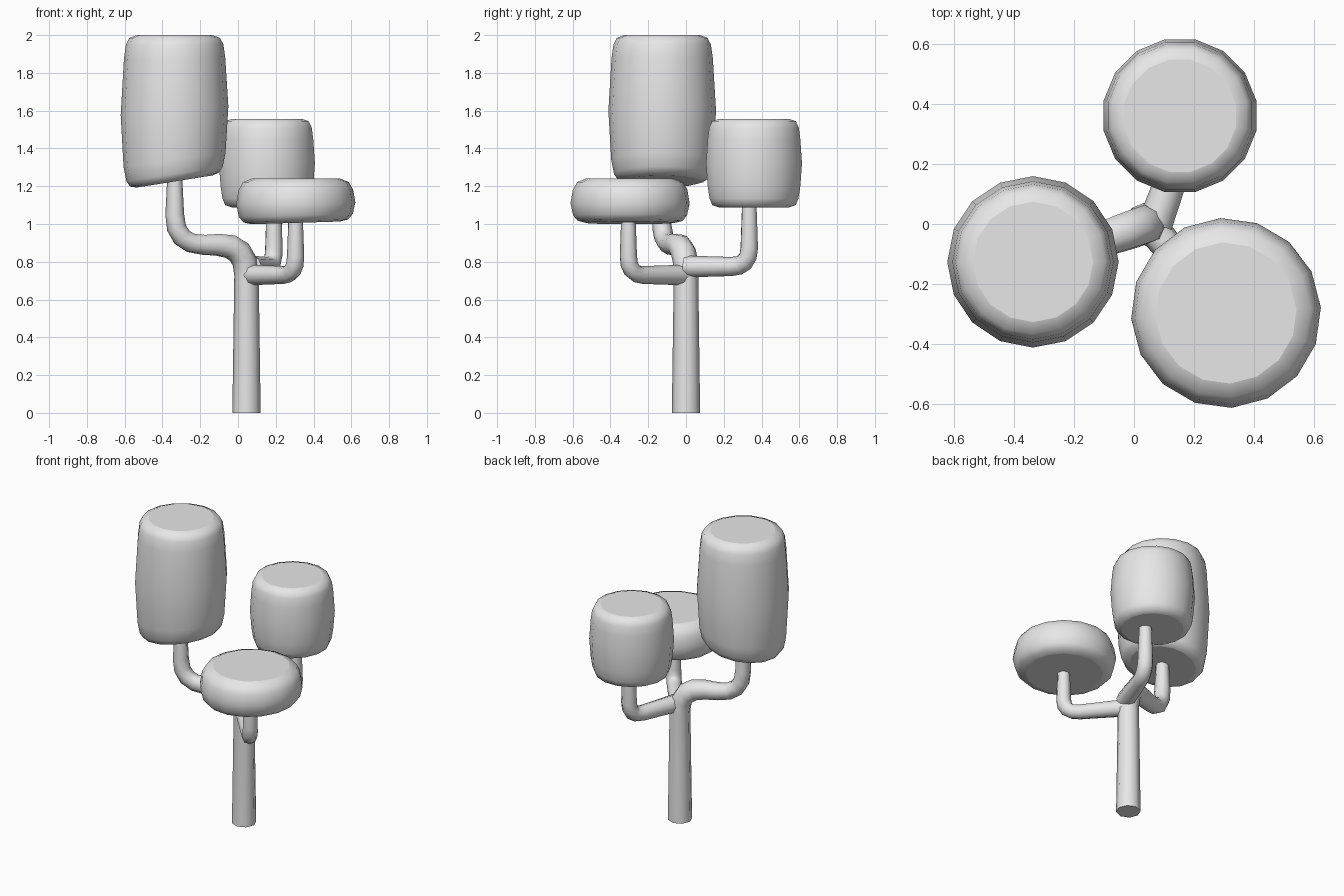
import bpy, bmesh
from math import cos, sin, tau
from mathutils import Vector

cube = bpy.data.objects.get("Cube")
if cube:
    bpy.data.objects.remove(cube, do_unlink=True)

grey = bpy.data.materials.new("plain grey")
grey.use_nodes = True
grey.diffuse_color = (0.8, 0.8, 0.8, 1)
grey.node_tree.nodes["Principled BSDF"].inputs["Base Color"].default_value = (0.8, 0.8, 0.8, 1)


def finish(name, mesh):
    mesh.materials.clear()
    mesh.materials.append(grey)
    for p in mesh.polygons:
        p.use_smooth = len(p.vertices) == 4
    obj = bpy.data.objects.new(name, mesh)
    bpy.context.collection.objects.link(obj)
    return obj


def rounded_path(corners, bend, steps=4):
    """Replace each inner corner with a short quadratic arc."""
    pts = [Vector(c) for c in corners]
    out = [pts[0]]
    for a, b, c in zip(pts, pts[1:], pts[2:]):
        start = b + (a - b).normalized() * bend
        end = b + (c - b).normalized() * bend
        for i in range(steps + 1):
            t = i / steps
            out.append(start * (1 - t) ** 2 + b * 2 * t * (1 - t) + end * t * t)
    return out + [pts[-1]]


def limb(name, corners, radii, bend):
    """Eight-sided tapering tube; radii are given at each corner."""
    path = rounded_path(corners, bend)
    refs = [Vector(c) for c in corners]
    curve = bpy.data.curves.new(name, "CURVE")
    curve.dimensions = "3D"
    curve.bevel_depth = 1
    curve.bevel_resolution = 2
    curve.use_fill_caps = True
    spline = curve.splines.new("POLY")
    spline.points.add(len(path) - 1)
    for point, co in zip(spline.points, path):
        # weight the radii by closeness to each corner
        weights = [1 / ((co - r).length + 0.02) ** 2 for r in refs]
        point.co = (*co, 1)
        point.radius = sum(w * r for w, r in zip(weights, radii)) / sum(weights)
    temp = bpy.data.objects.new(name + "_curve", curve)
    bpy.context.collection.objects.link(temp)
    bpy.context.view_layer.update()
    graph = bpy.context.evaluated_depsgraph_get()
    mesh = bpy.data.meshes.new_from_object(temp.evaluated_get(graph))
    bpy.data.objects.remove(temp, do_unlink=True)
    return finish(name, mesh)


def crown(name, center, profile, turn=0, slope=0, sides=16):
    """Turned barrel with capped ends; slope tilts the underside along x."""
    bm = bmesh.new()
    low, high = profile[0][1], profile[-1][1]
    rings = []
    for r, z in profile:
        fade = (high - z) / (high - low)
        ring = []
        for i in range(sides):
            a = tau * (i + turn) / sides
            x, y = r * cos(a), r * sin(a)
            ring.append(bm.verts.new((center[0] + x, center[1] + y, z + slope * x * fade)))
        rings.append(ring)
    for lower, upper in zip(rings, rings[1:]):
        for i in range(sides):
            j = (i + 1) % sides
            bm.faces.new((lower[i], lower[j], upper[j], upper[i]))
    bm.faces.new(rings[0][::-1])
    bm.faces.new(rings[-1])
    mesh = bpy.data.meshes.new(name)
    bm.to_mesh(mesh)
    bm.free()
    return finish(name, mesh)


# Trunk that bends over into the tallest branch
limb("trunk", [(0.045, 0, 0), (0.045, 0, 0.89), (-0.335, -0.13, 0.89), (-0.335, -0.13, 1.28)],
     [0.075, 0.068, 0.052, 0.038], 0.16)

# Side branches
limb("back_branch", [(0.07, 0, 0.775), (0.19, 0.335, 0.775), (0.19, 0.335, 1.12)],
     [0.058, 0.05, 0.04], 0.1)
limb("front_branch", [(0.05, 0, 0.73), (0.305, -0.305, 0.73), (0.305, -0.305, 1.04)],
     [0.055, 0.047, 0.038], 0.1)

# Leaf crowns
crown("tall_crown", (-0.336, -0.126),
      [(0.2, 1.225), (0.235, 1.235), (0.255, 1.265), (0.27, 1.34), (0.285, 1.6),
       (0.268, 1.88), (0.258, 1.95), (0.24, 1.985), (0.2, 2.0)], slope=0.16)
crown("back_crown", (0.153, 0.36),
      [(0.19, 1.088), (0.225, 1.1), (0.24, 1.135), (0.25, 1.2), (0.259, 1.32),
       (0.25, 1.45), (0.242, 1.51), (0.225, 1.545), (0.19, 1.556)], turn=0.5)
crown("front_crown", (0.306, -0.296),
      [(0.235, 1.006), (0.277, 1.016), (0.302, 1.045), (0.316, 1.11),
       (0.304, 1.18), (0.28, 1.222), (0.235, 1.24)], turn=0.15, slope=0.03)
